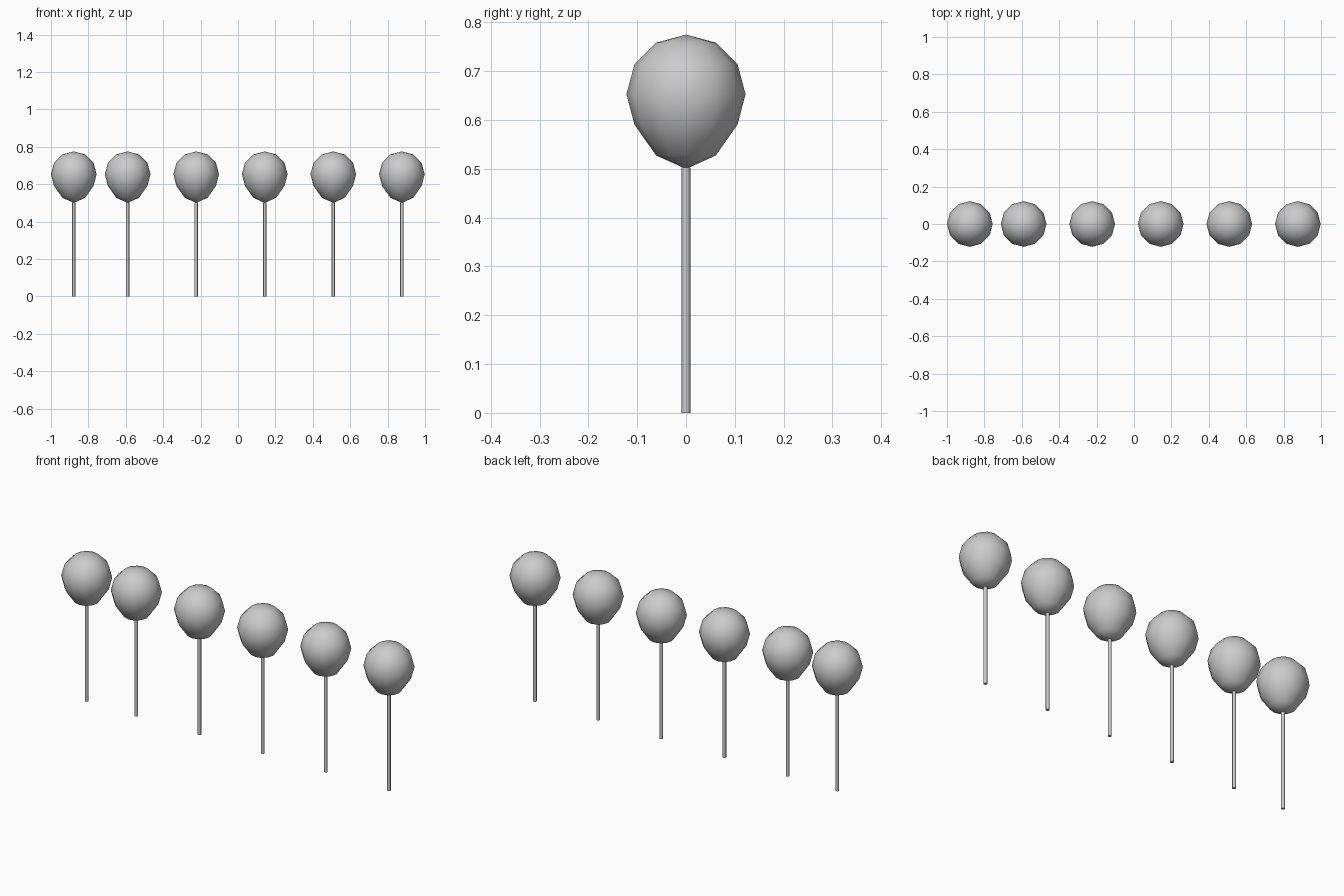
import bpy

if "Cube" in bpy.data.objects:
    bpy.data.objects.remove(bpy.data.objects["Cube"])

R = 0.122           # balloon radius
ZC = 0.653          # height of the widest ring
LOWER = {1: 1.02, 2: 1.19, 3: 1.255}   # stretch of each ring below the equator


def balloon(i, x):
    # Twelve-sided ball, pulled down to a soft point below the equator
    bpy.ops.mesh.primitive_uv_sphere_add(segments=12, ring_count=6, radius=R, location=(x, 0, ZC))
    ob = bpy.context.object
    ob.name = f"balloon_{i}"
    for v in ob.data.vertices:
        if v.co.z < -0.01:
            ring = 1 if v.co.z > -0.6 * R else 2 if v.co.z > -0.95 * R else 3
            v.co.z *= LOWER[ring]
    bpy.ops.object.shade_smooth()


def stick(i, x):
    # Thin rod from the floor to the balloon tip
    top = 0.503
    bpy.ops.mesh.primitive_cylinder_add(vertices=8, radius=0.0088, depth=top, location=(x, 0, top / 2))
    ob = bpy.context.object
    ob.name = f"stick_{i}"
    bpy.ops.object.shade_smooth_by_angle(angle=0.9)


# Five evenly spaced balloons, plus one closer at the left end
positions = [-0.878] + [0.876 - 0.3665 * k for k in range(4, -1, -1)]
for i, x in enumerate(positions, 1):
    balloon(i, x)
    stick(i, x)
